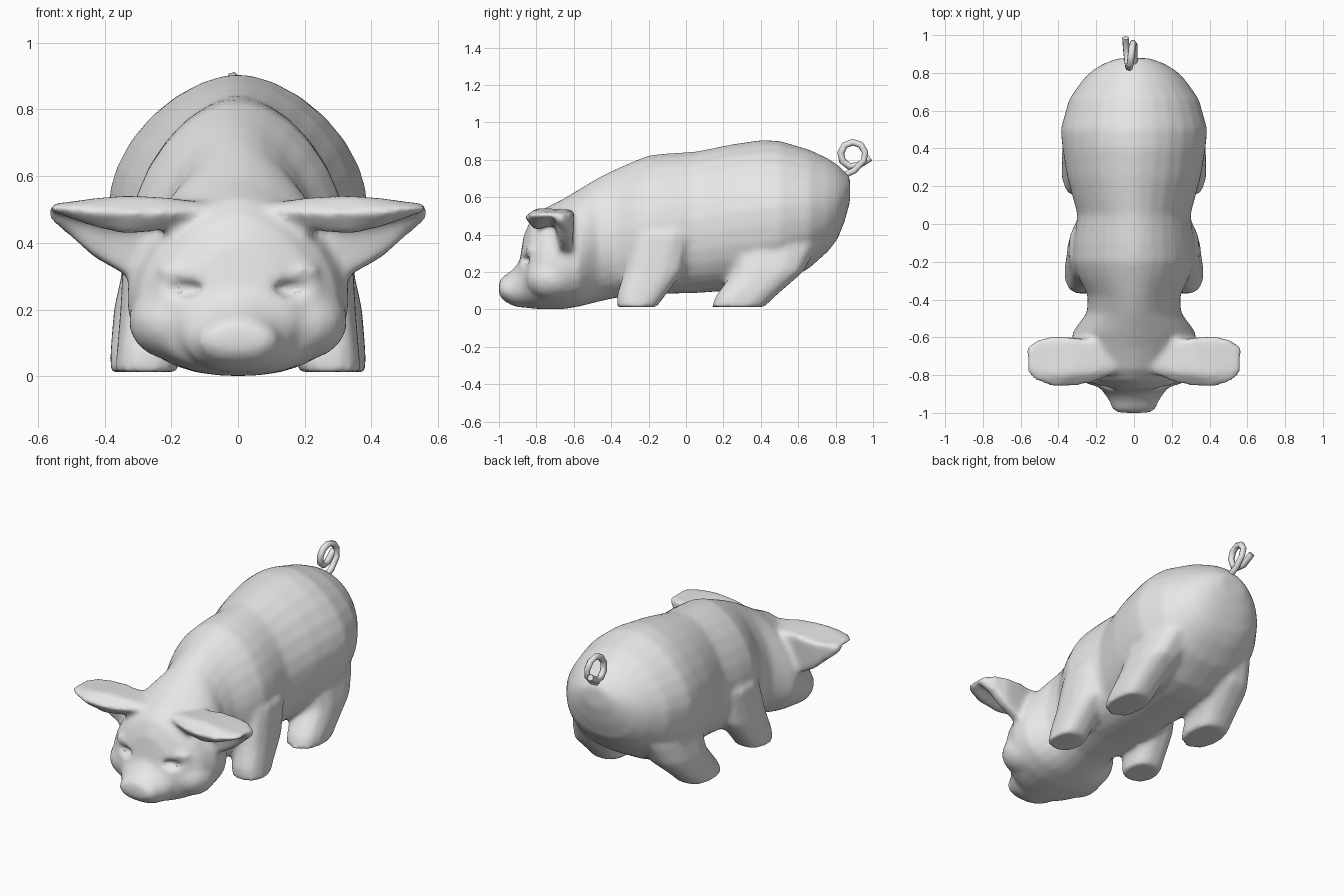
import bpy
import bmesh
from math import cos, sin, pi
from mathutils import Matrix, Vector

start_cube = bpy.data.objects.get("Cube")
if start_cube:
    bpy.data.objects.remove(start_cube)

skin = bpy.data.materials.new("light grey")
skin.use_nodes = True
skin.diffuse_color = (0.8, 0.8, 0.8, 1)
skin.node_tree.nodes["Principled BSDF"].inputs["Base Color"].default_value = (0.8, 0.8, 0.8, 1)


def add_object(name, data):
    obj = bpy.data.objects.new(name, data)
    bpy.context.collection.objects.link(obj)
    data.materials.append(skin)
    return obj


def mesh_object(name, bm):
    bmesh.ops.recalc_face_normals(bm, faces=bm.faces)
    mesh = bpy.data.meshes.new(name)
    bm.to_mesh(mesh)
    bm.free()
    return add_object(name, mesh)


def loft(bm, rings):
    """Skin a closed solid through rings of equal length."""
    loops = [[bm.verts.new(p) for p in ring] for ring in rings]
    n = len(loops[0])
    for a, b in zip(loops, loops[1:]):
        for i in range(n):
            j = (i + 1) % n
            bm.faces.new((a[i], a[j], b[j], b[i]))
    bm.faces.new(loops[0])
    bm.faces.new(loops[-1])


def rounded(t, power):
    """Point on a unit superellipse."""
    c, s = cos(t), sin(t)
    e = 2 / power
    return abs(c) ** e * (1 if c > 0 else -1), abs(s) ** e * (1 if s > 0 else -1)


def body_ring(y, bottom, top, width, waist, n=28):
    """Cross-section with a sloping back and a fuller belly."""
    ring = []
    for i in range(n):
        upper = i < n / 2
        u, v = rounded(2 * pi * (i + 0.5) / n, 1.75 if upper else 2.3)
        reach = top - waist if upper else waist - bottom
        ring.append((u * width, y, waist + v * reach))
    return ring


def leg_ring(side, z, y0, y1, x0, x1, n=12):
    ring = []
    for i in range(n):
        u, v = rounded(2 * pi * (i + 0.5) / n, 2.6)
        x = (x0 + x1) / 2 + u * (x1 - x0) / 2
        ring.append((side * x, (y0 + y1) / 2 + v * (y1 - y0) / 2, z))
    return ring


def ear_ring(side, x, depth, height):
    return [(side * x, ear_core.x + (y - ear_core.x) * depth,
             ear_core.y + (z - ear_core.y) * height) for y, z in ear_profile]


def ellipsoid(bm, centre, radii):
    matrix = Matrix.Translation(centre) @ Matrix.Diagonal((*radii, 1))
    bmesh.ops.create_uvsphere(bm, u_segments=16, v_segments=10, radius=1, matrix=matrix)


# Snout to rump: y, bottom, top, half width, height of the widest point
body_sections = [
    (-1, .08, .15, .085, .115), (-.98, .05, .175, .115, .11),
    (-.93, .02, .21, .135, .11), (-.89, .01, .255, .165, .13),
    (-.867, .01, .4, .18, .18), (-.83, .005, .48, .25, .2),
    (-.77, 0, .535, .3, .22), (-.66, 0, .59, .335, .235),
    (-.57, .015, .645, .325, .25), (-.47, .04, .705, .25, .33),
    (-.38, .06, .75, .245, .39), (-.28, .07, .793, .295, .42),
    (-.2, .08, .825, .325, .43), (-.1, .083, .836, .32, .44),
    (.05, .086, .845, .3, .45), (.25, .1, .885, .355, .49),
    (.4, .11, .907, .38, .51), (.5, .13, .903, .39, .52),
    (.66, .22, .855, .345, .53), (.76, .31, .808, .275, .55),
    (.81, .375, .775, .225, .57), (.848, .47, .738, .165, .6),
    (.878, .58, .705, .085, .65),
]
# Legs from foot to hip: z, back and front in y, inner and outer x
front_leg = [
    (.012, -.372, -.155, .18, .37), (.08, -.37, -.105, .17, .365),
    (.2, -.335, -.01, .14, .355), (.4, -.29, .04, .08, .345),
    (.6, -.22, -.02, .05, .2),
]
hind_leg = [
    (.012, .135, .42, .18, .385), (.07, .155, .48, .17, .385),
    (.2, .25, .63, .13, .375), (.34, .25, .71, .06, .345),
    (.46, .28, .6, .05, .25),
]
# Cupped ear, open to the front: outline in y and z
ear_profile = [(-.595, .53), (-.8, .54), (-.87, .49), (-.81, .43),
               (-.7, .46), (-.67, .325), (-.605, .32)]
ear_core = Vector((-.715, .51))
# Root to tip: x, depth and height as shares of the outline
ear_steps = [(.1, .55, .4), (.22, .85, .9), (.33, .95, 1.12),
             (.43, 1, .82), (.515, .82, .42), (.568, .5, .2)]

# Body, head, ears and legs, fused into one skin
bm = bmesh.new()
loft(bm, [body_ring(*s) for s in body_sections])
for side in (-1, 1):
    for leg in (front_leg, hind_leg):
        loft(bm, [leg_ring(side, *s) for s in leg])
    loft(bm, [ear_ring(side, *s) for s in ear_steps])
    # brow and cheek
    ellipsoid(bm, (side * .165, -.815, .315), (.085, .045, .025))
    ellipsoid(bm, (side * .2, -.72, .165), (.13, .14, .115))
body = mesh_object("body_and_legs", bm)

# Eye sockets
bm = bmesh.new()
for side in (-1, 1):
    ellipsoid(bm, (side * .17, -.87, .262), (.07, .045, .028))
sockets = mesh_object("eye_socket_cutter", bm)
sockets.hide_render = True
sockets.hide_set(True)


def remesh(obj):
    mod = obj.modifiers.new("Skin", 'REMESH')
    mod.mode = 'VOXEL'
    mod.voxel_size = 0.014
    mod.use_smooth_shade = True


remesh(body)
cut = body.modifiers.new("Sockets", 'BOOLEAN')
cut.operation = 'DIFFERENCE'
cut.object = sockets
remesh(body)
soften = body.modifiers.new("Soften", 'SMOOTH')
soften.factor = 0.5
soften.iterations = 8

# Eyes
for name, side in (("right_eye", -1), ("left_eye", 1)):
    bm = bmesh.new()
    ellipsoid(bm, (side * .18, -.815, .25), (.034, .025, .026))
    eye = mesh_object(name, bm)
    eye.data.shade_smooth()

# Curled tail
curve = bpy.data.curves.new("tail", 'CURVE')
curve.dimensions = '3D'
curve.bevel_depth = 0.019
curve.bevel_resolution = 1
curve.use_fill_caps = True
path = [Vector((0, .82, .705)), Vector((0, .9, .742))]
for i in range(9):
    t = -.5 + 2 * pi * i / 9
    path.append(Vector((-.005 * i, .893 + .066 * cos(t), .828 + .066 * sin(t))))
path.append(Vector((-.045, .985, .81)))
spline = curve.splines.new('POLY')
spline.points.add(len(path) - 1)
for point, co in zip(spline.points, path):
    point.co = (*co, 1)
spline.use_smooth = True
add_object("tail", curve)
